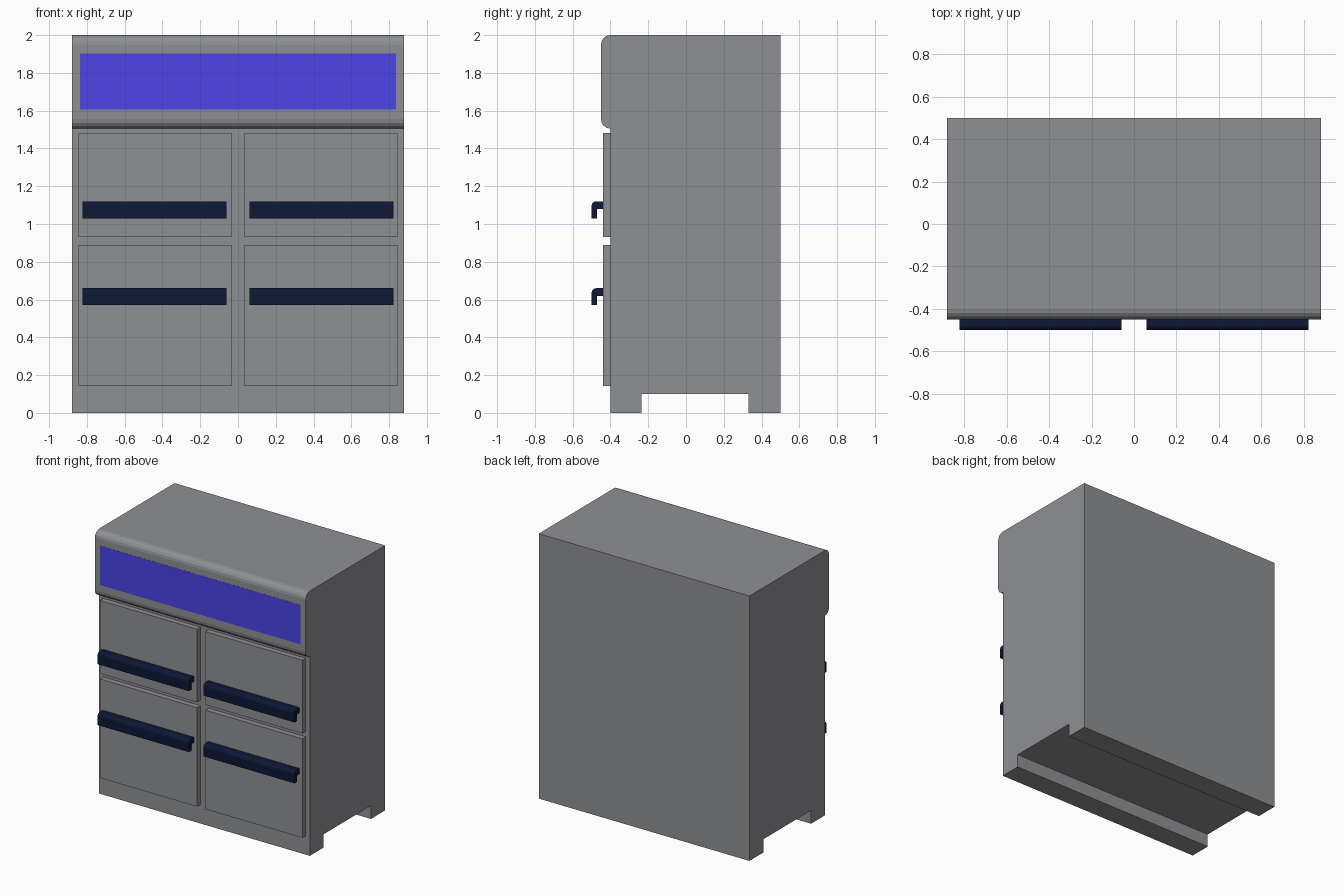
import bpy, bmesh, math

if "Cube" in bpy.data.objects:
    bpy.data.objects.remove(bpy.data.objects["Cube"])


def material(name, color):
    m = bpy.data.materials.new(name)
    m.diffuse_color = color
    m.use_nodes = True
    m.node_tree.nodes["Principled BSDF"].inputs["Base Color"].default_value = m.diffuse_color
    return m


def arc(cy, cz, r, a0, a1, n=4):
    """Points (y, z) along an arc, angles in degrees."""
    return [(cy + r * math.cos(math.radians(a0 + (a1 - a0) * i / n)),
             cz + r * math.sin(math.radians(a0 + (a1 - a0) * i / n)))
            for i in range(n + 1)]


def extrude_x(name, profile, x0, x1, mat):
    """Extrude a closed (y, z) profile from x0 to x1, flat shaded."""
    bm = bmesh.new()
    face = bm.faces.new([bm.verts.new((x0, y, z)) for y, z in profile])
    out = bmesh.ops.extrude_face_region(bm, geom=[face])
    moved = [v for v in out["geom"] if isinstance(v, bmesh.types.BMVert)]
    bmesh.ops.translate(bm, verts=moved, vec=(x1 - x0, 0, 0))
    bmesh.ops.recalc_face_normals(bm, faces=bm.faces[:])
    mesh = bpy.data.meshes.new(name)
    bm.to_mesh(mesh)
    bm.free()
    mesh.materials.append(mat)
    obj = bpy.data.objects.new(name, mesh)
    bpy.context.collection.objects.link(obj)
    return obj


def rect(y0, y1, z0, z1):
    return [(y0, z0), (y1, z0), (y1, z1), (y0, z1)]


grey = material("cabinet_grey", (0.275, 0.28, 0.295, 1))
blue = material("screen_blue", (0.07, 0.058, 0.80, 1))
navy = material("handle_navy", (0.004, 0.009, 0.036, 1))

# Cabinet body: side profile with rounded top fascia and recessed underside
body = [(0.5, 0), (0.5, 2)]
body += arc(-0.40, 1.95, 0.05, 90, 180)
body += arc(-0.40, 1.555, 0.05, 180, 270)
body += [(-0.40, 0), (-0.235, 0), (-0.235, 0.10), (0.33, 0.10), (0.33, 0)]
extrude_x("cabinet_body", body, -0.88, 0.88, grey)

# Display panel, practically flush with the fascia
extrude_x("display_panel", rect(-0.451, -0.44, 1.605, 1.902), -0.836, 0.836, blue)

# Doors and hooked handles, two rows on each side
for side, s in (("left", -1), ("right", 1)):
    for row, z0, z1, top in (("upper", 0.93, 1.483, 1.12), ("lower", 0.142, 0.89, 0.66)):
        extrude_x(f"{row}_{side}_door", rect(-0.44, -0.395, z0, z1), s * 0.035, s * 0.845, grey)
        handle = [(-0.435, top)]
        handle += arc(-0.475, top - 0.025, 0.025, 90, 180)
        handle += [(-0.50, top - 0.09), (-0.47, top - 0.09),
                   (-0.47, top - 0.04), (-0.435, top - 0.04)]
        extrude_x(f"{row}_{side}_handle", handle, s * 0.06, s * 0.823, navy)
